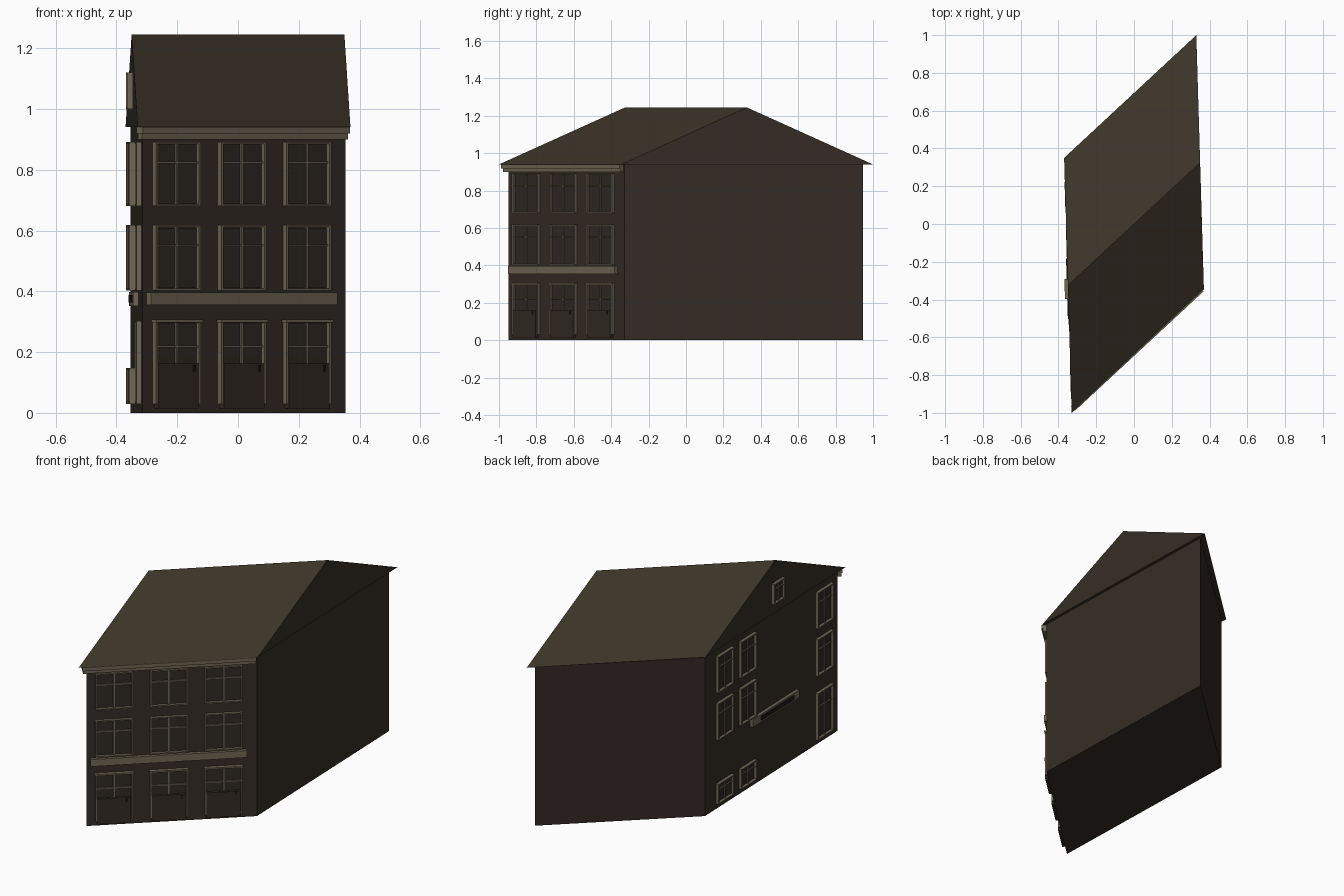
import bpy, bmesh
from mathutils import Vector

if "Cube" in bpy.data.objects:
    bpy.data.objects.remove(bpy.data.objects["Cube"])


def material(name, rgb):
    m = bpy.data.materials.new(name)
    m.diffuse_color = (*rgb, 1.0)
    m.use_nodes = True
    m.node_tree.nodes["Principled BSDF"].inputs["Base Color"].default_value = m.diffuse_color
    return m


WALL = material("dark brick", (0.036, 0.026, 0.018))
BACK = material("reddish brick", (0.035, 0.022, 0.019))
ROOF = material("brown roof", (0.044, 0.034, 0.021))
TRIM = material("stone trim", (0.165, 0.135, 0.09))
GLASS = material("dark glass", (0.030, 0.023, 0.017))
PANEL = material("door brown", (0.033, 0.024, 0.017))
DARK = material("black iron", (0.012, 0.010, 0.008))


def finish(name, bm, *mats):
    bmesh.ops.recalc_face_normals(bm, faces=bm.faces)
    me = bpy.data.meshes.new(name)
    bm.to_mesh(me)
    bm.free()
    for m in mats:
        me.materials.append(m)
    ob = bpy.data.objects.new(name, me)
    bpy.context.collection.objects.link(ob)
    return ob


class Facade:
    """Wall plane: u runs along the wall, z up, p sticks out of the wall."""

    def __init__(self, start, end, side):
        self.o = Vector((*start, 0))
        d = Vector((*end, 0)) - self.o
        self.length = d.length
        self.d = d.normalized()
        self.n = Vector((self.d.y, -self.d.x, 0))
        self.side = side

    def point(self, u, p, z):
        return self.o + self.d * u + self.n * p + Vector((0, 0, z))

    def boxes(self, name, mat, boxes):
        bm = bmesh.new()
        for u0, u1, z0, z1, p0, p1 in boxes:
            lo, hi = [[bm.verts.new(self.point(u, p, z)) for u, p in
                       ((u0, p0), (u1, p0), (u1, p1), (u0, p1))] for z in (z0, z1)]
            bm.faces.new(lo)
            bm.faces.new(hi)
            for i in range(4):
                j = (i + 1) % 4
                bm.faces.new((lo[i], lo[j], hi[j], hi[i]))
        return finish(self.side + "_" + name, bm, mat)

    def window(self, name, u0, u1, z0, z1, transom, base=0.0, depth=0.018):
        w, c, b = 0.009, (u0 + u1) / 2, base
        t = z0 + (z1 - z0) * transom
        self.boxes(name + "_glass", GLASS, [(u0 + w, u1 - w, z0 + w, z1 - w, b, b + 0.004)])
        self.boxes(name + "_frame", TRIM, [
            (u0, u0 + w, z0, z1, b, b + depth), (u1 - w, u1, z0, z1, b, b + depth),
            (u0 + w, u1 - w, z1 - 0.007, z1, b, b + depth),
            (u0 + w, u1 - w, z0, z0 + 0.007, b, b + depth)])
        self.boxes(name + "_bars", TRIM, [
            (c - 0.004, c + 0.004, z0 + 0.007, z1 - 0.007, b, b + 0.011),
            (u0 + w, u1 - w, t - 0.003, t + 0.003, b, b + 0.011)])


# Skewed wall block
corners = [(-0.315, -0.95), (0.353, -0.33), (0.315, 0.945), (-0.353, 0.33)]
bm = bmesh.new()
low = [bm.verts.new((x, y, 0)) for x, y in corners]
top = [bm.verts.new((x, y, 0.94)) for x, y in corners]
bm.faces.new(low)
bm.faces.new(top)
for i in range(4):
    j = (i + 1) % 4
    f = bm.faces.new((low[i], low[j], top[j], top[i]))
    f.material_index = 1 if i == 2 else 0
finish("walls", bm, WALL, BACK)

# Gabled roof, with closed gable ends; brick gables on the two ends
bm = bmesh.new()
a, b, c, d = [bm.verts.new((x, y, 0.94)) for x, y in
              ((-0.33, -1.0), (0.37, -0.345), (0.33, 1.0), (-0.37, 0.35))]
r0 = bm.verts.new((-0.35, -0.325, 1.245))
r1 = bm.verts.new((0.35, 0.325, 1.245))
for face in ((a, b, c, d), (a, b, r1, r0), (c, d, r0, r1)):
    bm.faces.new(face)
for face in ((a, r0, d), (b, c, r1)):
    bm.faces.new(face).material_index = 1
finish("roof", bm, ROOF, WALL)

# Street facade: three bays of windows with doors below
front = Facade(corners[0], corners[1], "front")
for i in range(3):
    c = 0.147 + 0.2925 * i
    u0, u1 = c - 0.101, c + 0.101
    front.window(f"upper_window_{i}", u0, u1, 0.68, 0.892, 0.68)
    front.window(f"middle_window_{i}", u0, u1, 0.403, 0.618, 0.69)
    front.window(f"shop_window_{i}", u0, u1, 0.03, 0.303, 0.69)
    front.boxes(f"window_hood_{i}", TRIM, [(u0 - 0.004, u1 + 0.004, 0.298, 0.307, 0, 0.022)])
    front.boxes(f"door_panel_{i}", PANEL, [(c - 0.092, c + 0.09, 0.015, 0.162, 0, 0.02)])
    front.boxes(f"door_handle_{i}", DARK, [(c + 0.063, c + 0.070, 0.137, 0.157, 0.02, 0.025)])

# Cornice in two steps and the fascia band above the shop
front.boxes("cornice", TRIM, [(-0.02, 0.905, 0.90, 0.919, 0, 0.021),
                              (-0.025, 0.905, 0.919, 0.94, 0, 0.03)])
front.boxes("fascia_band", TRIM, [(0.02, 0.857, 0.355, 0.396, 0, 0.02)])

# Left side wall: two rear columns, one front column, gable window
left = Facade(corners[3], corners[0], "left")
L = left.length
for i, (t0, t1) in enumerate(((0.083, 0.203), (0.256, 0.374), (0.833, 0.953))):
    u0, u1 = t0 * L, t1 * L
    left.window(f"upper_window_{i}", u0, u1, 0.68, 0.892, 0.68)
    left.window(f"middle_window_{i}", u0, u1, 0.403, 0.618, 0.69)
    ground_top = 0.303 if i == 2 else 0.148
    left.window(f"ground_window_{i}", u0, u1, 0.03, ground_top, 0.68)
left.window("gable_window", 0.484 * L, 0.567 * L, 1.0, 1.12, 0.68, base=0.016)

# Plain sign board on the side wall
left.boxes("sign_board", TRIM, [(0.34 * L, 0.69 * L, 0.352, 0.398, 0, 0.018)])
left.boxes("sign_panel", DARK, [(0.40 * L, 0.65 * L, 0.363, 0.388, 0.018, 0.022)])
